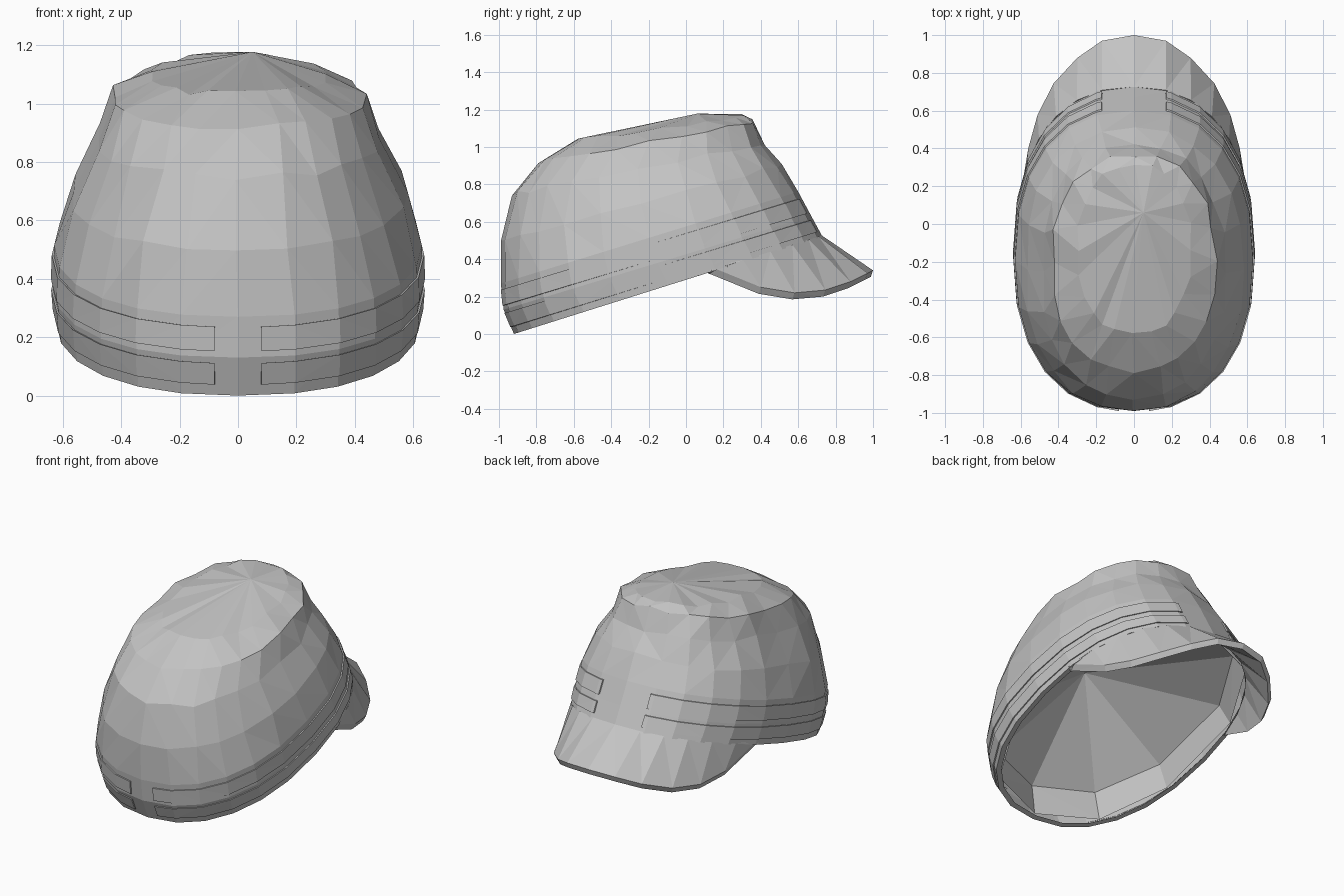
import bpy, bmesh, math, random
from mathutils import Vector

random.seed(4)
if "Cube" in bpy.data.objects:
    bpy.data.objects.remove(bpy.data.objects["Cube"], do_unlink=True)

grey = bpy.data.materials.new("cloth_grey")
grey.use_nodes = True
GREY = (0.55, 0.55, 0.55, 1)
grey.diffuse_color = GREY
grey.node_tree.nodes["Principled BSDF"].inputs["Base Color"].default_value = GREY
grey.node_tree.nodes["Principled BSDF"].inputs["Roughness"].default_value = 0.8

# Tilted rings, rim to top: back y, back z, bill-side y, bill-side z, half width
RINGS = [
    (-0.92, 0.0, 0.73, 0.52, 0.625),
    (-0.975, 0.13, 0.67, 0.63, 0.635),
    (-0.99, 0.27, 0.60, 0.76, 0.63),
    (-0.98, 0.50, 0.51, 0.90, 0.575),
    (-0.93, 0.75, 0.43, 1.02, 0.485),
    (-0.78, 0.92, 0.365, 1.14, 0.43),
    (-0.58, 1.035, 0.31, 1.168, 0.30),
]
# Inner edge of the thin lip, and the hollow above it
LIP = (-0.89, 0.01, 0.70, 0.51, 0.595)
LINING = [
    (-0.905, 0.03, 0.70, 0.535, 0.605),
    (-0.93, 0.23, 0.58, 0.67, 0.595),
]


def turn(count):
    return [-math.pi / 2 + math.tau * j / count for j in range(count)]


def ring_point(ring, a, out=0.0):
    """Point at angle a on a rounded oval lying in a tilted plane."""
    yb, zb, yf, zf, w = ring
    rounded = lambda v: math.copysign(abs(v) ** (2 / 2.3), v)
    cx, sy = rounded(math.cos(a)), rounded(math.sin(a))
    k = (1 + sy) / 2
    half = (yf - yb) / 2
    return Vector(((w + out) * cx, (yf + yb) / 2 + (half + out) * sy, zb + (zf - zb) * k))


def blend(t):
    """Ring between two neighbouring crown rings."""
    i = min(int(t), len(RINGS) - 2)
    return [p + (q - p) * (t - i) for p, q in zip(RINGS[i], RINGS[i + 1])]


def loft(name, rows, wrap_row=False, tip=None, solid=False, flip=False):
    """Skin a grid of points; tip closes the last row, solid makes a closed bar."""
    bm = bmesh.new()
    grid = [[bm.verts.new(p) for p in r] for r in rows]
    n, m = len(rows), len(rows[0])
    for i in range(n if solid else n - 1):
        for j in range(m if wrap_row else m - 1):
            a, b = grid[i], grid[(i + 1) % n]
            k = (j + 1) % m
            bm.faces.new((a[j], a[k], b[k], b[j]))
    if tip:
        c = bm.verts.new(tip)
        for j in range(m):
            bm.faces.new((grid[-1][j], grid[-1][(j + 1) % m], c))
    if solid:
        for j in (0, m - 1):
            bm.faces.new([r[j] for r in grid])
    bmesh.ops.recalc_face_normals(bm, faces=bm.faces)
    bmesh.ops.triangulate(bm, faces=bm.faces, quad_method='SHORT_EDGE')
    if flip:
        bmesh.ops.reverse_faces(bm, faces=bm.faces)
    mesh = bpy.data.meshes.new(name)
    bm.to_mesh(mesh)
    bm.free()
    mesh.materials.append(grey)
    obj = bpy.data.objects.new(name, mesh)
    bpy.context.collection.objects.link(obj)


# Crown: faceted shell with a lip around the opening, slightly uneven higher up
angles = turn(24)
rows = [[ring_point(r, a) for a in angles] for r in [LIP] + RINGS]
for row in rows[4:]:
    for p in row:
        p += Vector(random.uniform(-0.012, 0.012) for _ in range(3))
loft("cap_crown", rows, wrap_row=True, tip=(0.05, 0.06, 1.178))

# Lining: short upright wall, then a few large facets rising to one point
loft("cap_lining", [[ring_point(r, a) for a in turn(10)] for r in LINING],
     wrap_row=True, tip=(0, -0.45, 0.78), flip=True)

# Bill: drooping outer edge on the +x side, middle to corner, then mirrored
EDGE = [(0, 1.0, 0.34), (0.17, 0.97, 0.325), (0.30, 0.88, 0.28), (0.425, 0.745, 0.235),
        (0.51, 0.58, 0.22), (0.56, 0.40, 0.25), (0.605, 0.13, 0.36)]
edge = [Vector(p) for p in reversed(EDGE)]
edge += [Vector((-x, y, z)) for x, y, z in EDGE[1:]]
a0 = 0.233
bill_angles = [a0 + (math.pi - 2 * a0) * j / (len(edge) - 1) for j in range(len(edge))]
drop = Vector((0, 0, -0.035))
top_inner = [ring_point(blend(0.06), a) for a in bill_angles]
low_inner = [ring_point(LIP, a) + drop * 0.3 for a in bill_angles]
low_edge = [Vector((p.x * 0.97, p.y - 0.012, p.z)) + drop for p in edge]
loft("cap_bill", [top_inner, edge, low_edge, low_inner], solid=True)

# Straps: two thin bands per side, with gaps at the middle of each end
for side in (1, -1):
    start, end = -math.pi / 2 + 0.093, math.pi / 2 - 0.222
    span = [start] + [a for a in angles if start < a < end] + [end]
    for label, t0, t1 in (("lower", 0.28, 0.85), ("upper", 1.15, 1.75)):
        pts = []
        for t, out in ((t0, -0.002), (t0, 0.007), (t1, 0.007), (t1, -0.002)):
            line = [ring_point(blend(t), a, out) for a in span]
            pts.append([Vector((p.x * side, p.y, p.z)) for p in line])
        loft(f"{'left' if side > 0 else 'right'}_{label}_strap", pts, solid=True)
